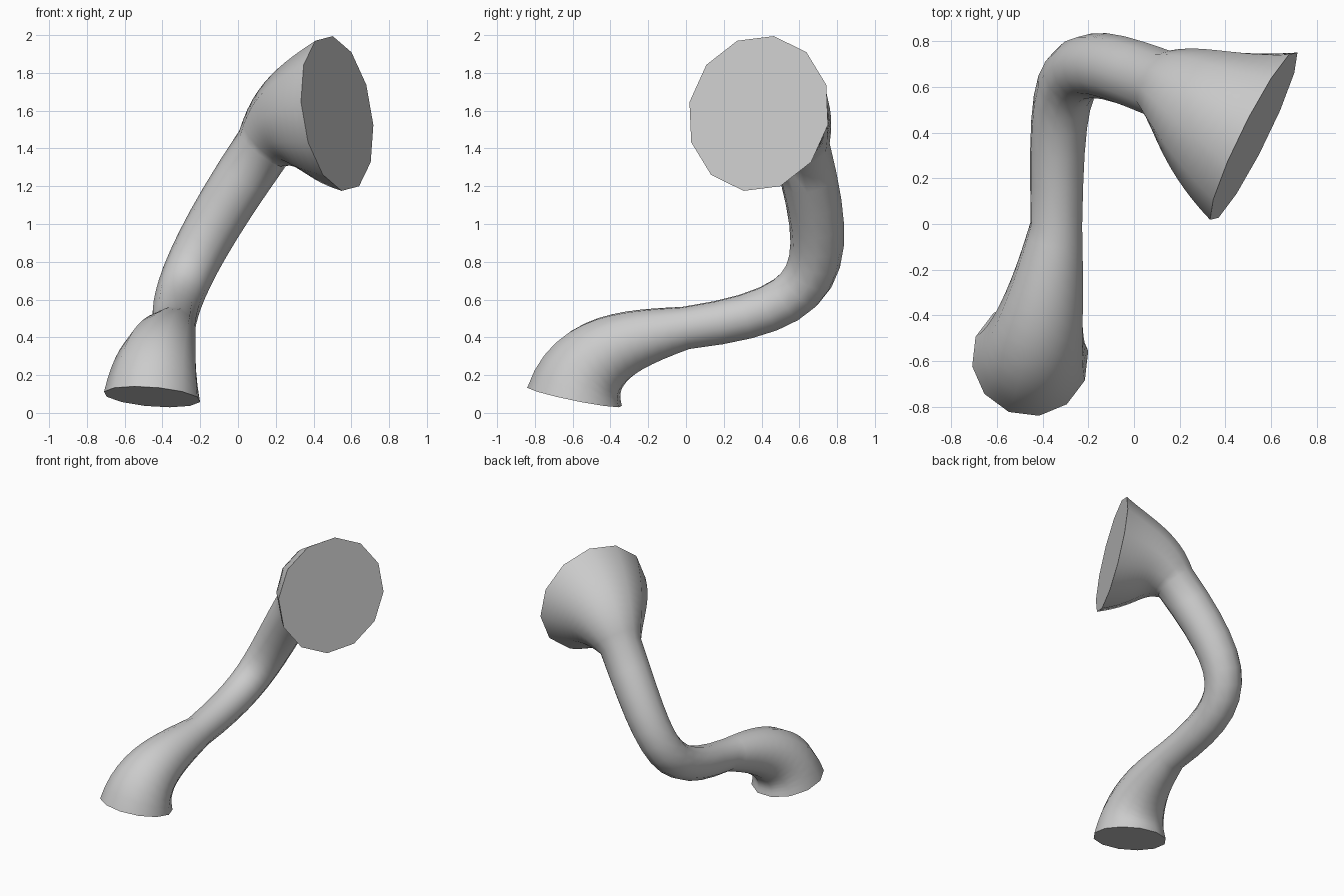
import bpy
from math import radians

if "Cube" in bpy.data.objects:
    bpy.data.objects.remove(bpy.data.objects["Cube"])

# Flared bent tube: point, left handle, right handle, radius
POINTS = [
    ((-0.455, -0.59, 0.085), (-0.47, -0.63, -0.15), (-0.435, -0.54, 0.33), 0.258),
    ((-0.34, 0.0, 0.45), (-0.375, -0.30, 0.39), (-0.34, 0.75, 0.55), 0.115),
    ((0.13, 0.61, 1.40), (-0.31, 0.78, 0.76), (0.24, 0.565, 1.54), 0.155),
    ((0.525, 0.385, 1.585), (0.35, 0.472, 1.558), (0.70, 0.30, 1.61), 0.418),
]

curve = bpy.data.curves.new("flared_tube", 'CURVE')
curve.dimensions = '3D'
curve.resolution_u = 12
curve.bevel_depth = 1.0
curve.bevel_resolution = 4      # twelve-sided section
curve.use_fill_caps = True
spline = curve.splines.new('BEZIER')
spline.bezier_points.add(len(POINTS) - 1)
for bp, (co, left, right, radius) in zip(spline.bezier_points, POINTS):
    bp.handle_left_type = bp.handle_right_type = 'FREE'
    bp.co, bp.handle_left, bp.handle_right = co, left, right
    bp.radius = radius

tube = bpy.data.objects.new("flared_tube", curve)
bpy.context.collection.objects.link(tube)
bpy.context.view_layer.objects.active = tube
tube.select_set(True)
bpy.ops.object.convert(target='MESH')
tube = bpy.context.object

# Weld caps to the wall, smooth the wall and keep the rims sharp
weld = tube.modifiers.new("weld_caps", 'WELD')
weld.merge_threshold = 0.0005
bpy.ops.object.modifier_apply(modifier=weld.name)
bpy.ops.object.shade_smooth_by_angle(angle=radians(40))
